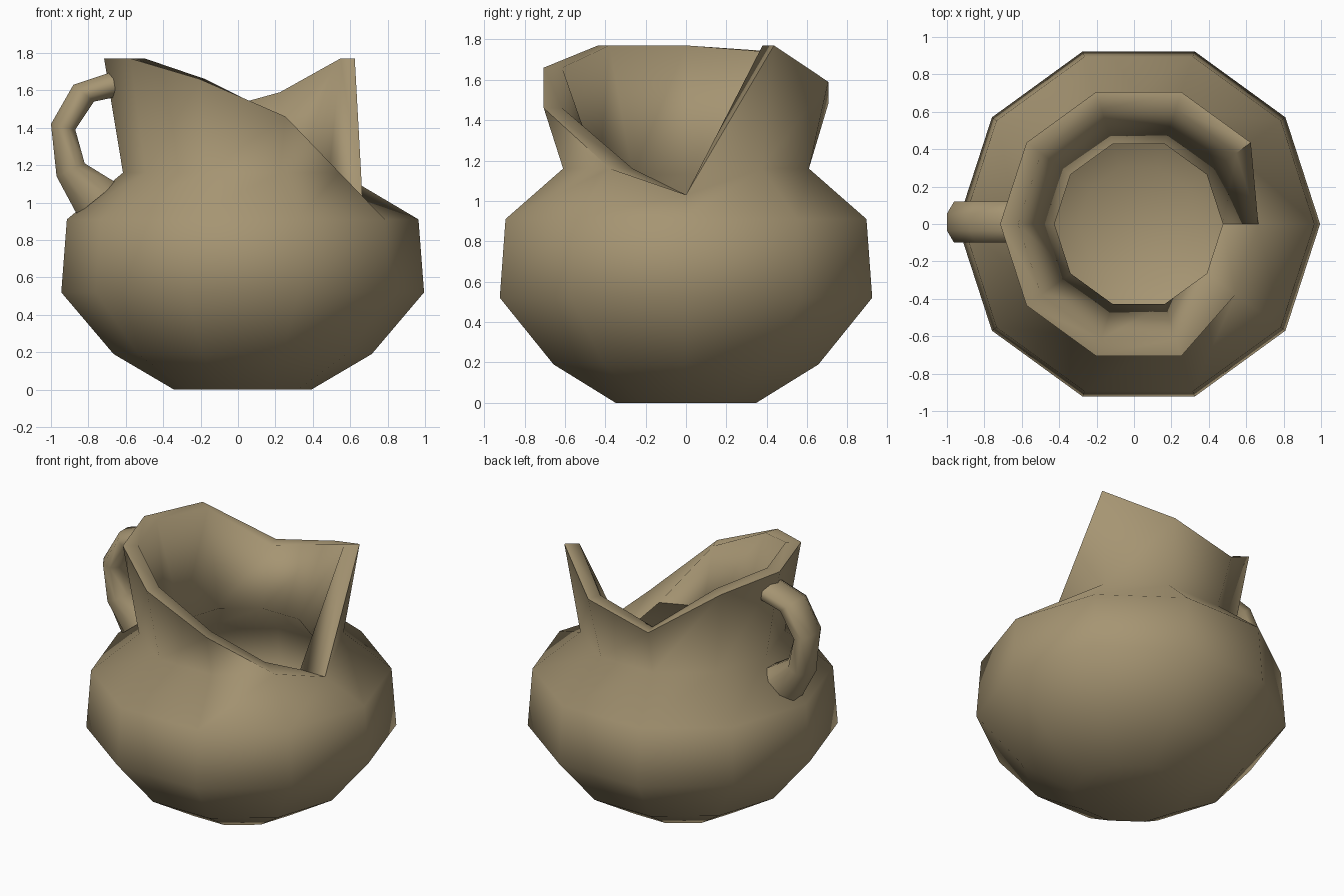
import bpy, bmesh, math

if "Cube" in bpy.data.objects:
    bpy.data.objects.remove(bpy.data.objects["Cube"])

clay = bpy.data.materials.new("tan clay")
clay.diffuse_color = (0.38, 0.30, 0.17, 1)
clay.use_nodes = True
clay.node_tree.nodes["Principled BSDF"].inputs["Base Color"].default_value = clay.diffuse_color


def finish(name, bm):
    bmesh.ops.remove_doubles(bm, verts=bm.verts, dist=0.0005)
    bmesh.ops.recalc_face_normals(bm, faces=bm.faces)
    mesh = bpy.data.meshes.new(name)
    bm.to_mesh(mesh)
    bm.free()
    mesh.materials.append(clay)
    ob = bpy.data.objects.new(name, mesh)
    bpy.context.collection.objects.link(ob)
    bpy.ops.object.select_all(action='DESELECT')
    bpy.context.view_layer.objects.active = ob
    ob.select_set(True)
    bpy.ops.object.shade_smooth_by_angle(angle=math.radians(75))
    return ob


def loft(bm, rings):
    # bridge successive rings of points and cap both ends
    loops = [[bm.verts.new(p) for p in ring] for ring in rings]
    for a, b in zip(loops, loops[1:]):
        n = len(a)
        for i in range(n):
            j = (i + 1) % n
            bm.faces.new((a[i], a[j], b[j], b[i]))
    bm.faces.new(loops[0][::-1])
    bm.faces.new(loops[-1])


# Broken pot: ten-sided lathe with one rim height per column
SIDES, CX = 10, 0.025
RIM = [1.03, 1.77, 1.59, 1.48, 1.74, 1.77, 1.77, 1.66, 1.46, 1.16]
BROKEN = (0, 9)                       # columns broken down to the neck
NECK = [1.03] + [1.16] * 9
NECK_IN = [1.03] + [1.13] * 8 + [1.16]


def ring(radius, height):
    pts = []
    for i in range(SIDES):
        a = math.tau * i / SIDES
        r = radius[i] if isinstance(radius, list) else radius
        z = height[i] if isinstance(height, list) else height
        pts.append((CX + r * math.cos(a), r * math.sin(a), z))
    return pts


def rim_radius(full, neck):
    return [neck if i in BROKEN else full for i in range(SIDES)]


rings = [
    ring(0.367, 0), ring(0.69, 0.19), ring(0.97, 0.52), ring(0.94, 0.91),
    ring(0.64, NECK), ring(rim_radius(0.741, 0.64), RIM),            # outside
    ring(rim_radius(0.645, 0.45), [NECK_IN[i] if i in BROKEN else RIM[i] for i in range(SIDES)]),
    ring(0.45, NECK_IN), ring(0.79, 0.84), ring(0.81, 0.56),         # inside
    ring(0.59, 0.31), ring(0.32, 0.15),
]
bm = bmesh.new()
loft(bm, rings)
finish("broken_pot", bm)

# Handle: oval section swept between outer and inner side outlines
outer = [(-0.67, 1.70), (-0.88, 1.63), (-1.0, 1.42), (-0.97, 1.14), (-0.86, 0.935)]
inner = [(-0.65, 1.565), (-0.77, 1.54), (-0.87, 1.39), (-0.82, 1.21), (-0.65, 1.105)]
rings = []
for (ox, oz), (ix, iz) in zip(outer, inner):
    pts = []
    for k in range(8):
        a = math.tau * (k + 0.5) / 8
        t = 0.5 + 0.5 * math.sin(a) / math.sin(math.radians(67.5))
        y = 0.01 + 0.11 * math.cos(a) / math.cos(math.radians(22.5))
        pts.append((ix + (ox - ix) * t, y, iz + (oz - iz) * t))
    rings.append(pts)
bm = bmesh.new()
loft(bm, rings)
finish("handle", bm)
